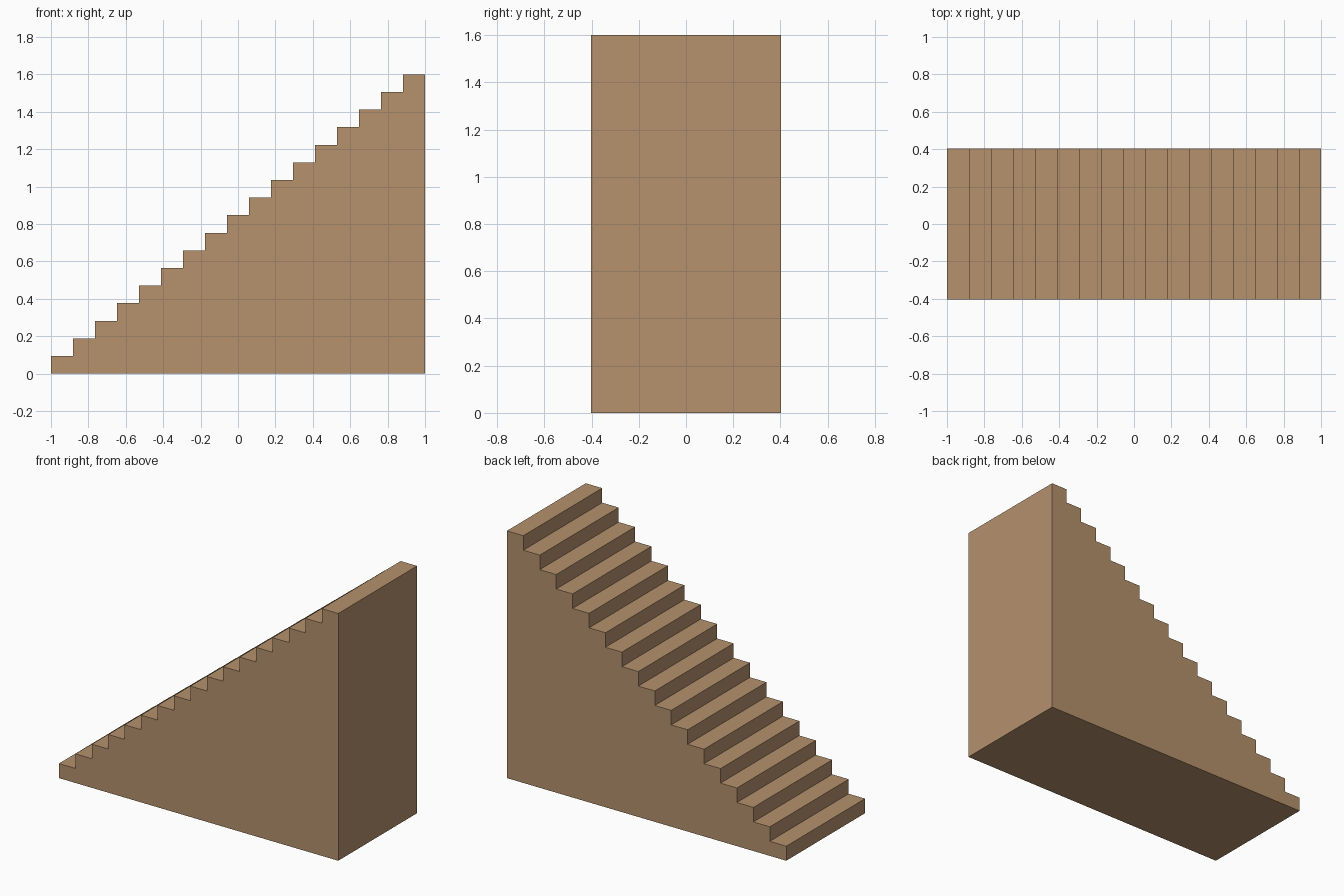
import bpy
import bmesh

if "Cube" in bpy.data.objects:
    bpy.data.objects.remove(bpy.data.objects["Cube"])

STEPS = 17
LENGTH, HEIGHT, HALF_WIDTH = 2.0, 1.6, 0.403
run, rise = LENGTH / STEPS, HEIGHT / STEPS

wood = bpy.data.materials.new("light_brown_wood")
wood.diffuse_color = (0.465, 0.285, 0.152, 1.0)
wood.use_nodes = True
wood.node_tree.nodes["Principled BSDF"].inputs["Base Color"].default_value = wood.diffuse_color

# Side profile: flat base and back, with a stepped slope rising towards +x
profile = [(LENGTH / 2, 0.0), (LENGTH / 2, HEIGHT)]
for i in reversed(range(STEPS)):
    x = -LENGTH / 2 + i * run
    profile += [(x, (i + 1) * rise), (x, i * rise)]

# Solid staircase: extrude the profile across the width
bm = bmesh.new()
side = bm.faces.new([bm.verts.new((x, -HALF_WIDTH, z)) for x, z in profile])
result = bmesh.ops.extrude_face_region(bm, geom=[side], use_keep_orig=True)
moved = [v for v in result["geom"] if isinstance(v, bmesh.types.BMVert)]
bmesh.ops.translate(bm, verts=moved, vec=(0, 2 * HALF_WIDTH, 0))

# Triangulate the concave sides cleanly
sides = [f for f in bm.faces if len(f.verts) > 4]
bmesh.ops.triangulate(bm, faces=sides)
bmesh.ops.recalc_face_normals(bm, faces=bm.faces)

mesh = bpy.data.meshes.new("staircase")
bm.to_mesh(mesh)
bm.free()
mesh.materials.append(wood)
bpy.context.collection.objects.link(bpy.data.objects.new("staircase", mesh))
